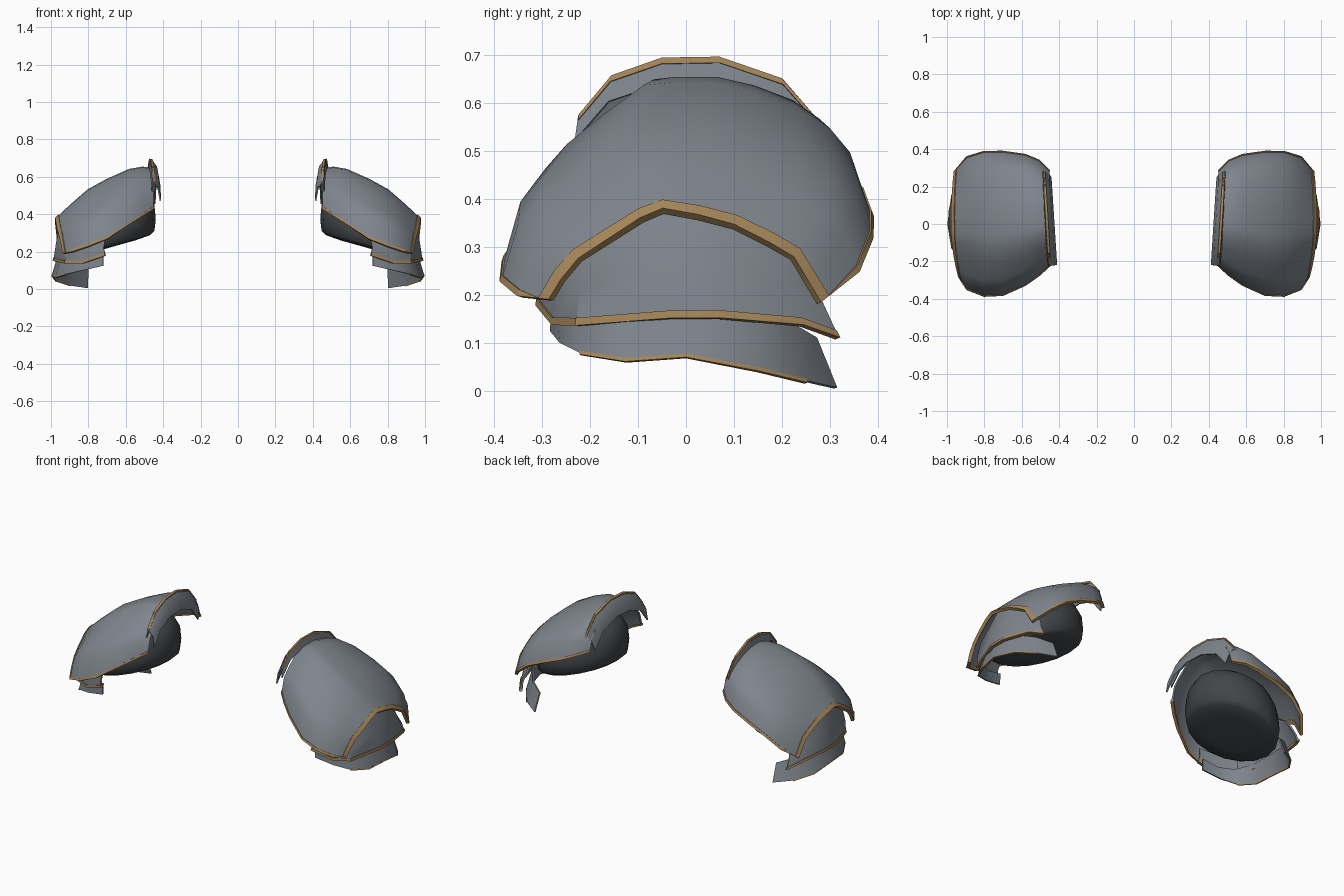
import bpy, bmesh, math
from mathutils import Vector
from mathutils.bvhtree import BVHTree

if "Cube" in bpy.data.objects:
    bpy.data.objects.remove(bpy.data.objects["Cube"])


def material(name, rgb):
    m = bpy.data.materials.new(name)
    m.diffuse_color = (*rgb, 1)
    m.use_nodes = True
    m.node_tree.nodes["Principled BSDF"].inputs["Base Color"].default_value = m.diffuse_color
    return m


STEEL = material("grey steel", (0.21, 0.235, 0.265))
BRASS = material("dull brass", (0.38, 0.24, 0.10))
DARK = material("dark lining", (0.055, 0.06, 0.066))


def finish(ob, mat, thick=0.0, angle=40):
    """Thicken, mirror to the other shoulder, and smooth."""
    ob.data.materials.append(mat)
    bpy.ops.object.select_all(action='DESELECT')
    bpy.context.view_layer.objects.active = ob
    ob.select_set(True)
    if thick:
        s = ob.modifiers.new("thickness", 'SOLIDIFY')
        s.thickness, s.offset = thick, 0
        bpy.ops.object.modifier_apply(modifier=s.name)
    m = ob.modifiers.new("mirror", 'MIRROR')
    m.use_mirror_merge = False
    bpy.ops.object.modifier_apply(modifier=m.name)
    bpy.ops.object.shade_smooth_by_angle(angle=math.radians(angle))


def make(name, bm, mat, thick, angle=40):
    bmesh.ops.recalc_face_normals(bm, faces=bm.faces)
    me = bpy.data.meshes.new(name)
    bm.to_mesh(me)
    bm.free()
    ob = bpy.data.objects.new(name, me)
    bpy.context.collection.objects.link(ob)
    finish(ob, mat, thick, angle)


def loft(name, rows, mat, thick=0.0, closed=False, angle=40):
    """Skin equal-length rows of points with quads."""
    bm = bmesh.new()
    vs = [[bm.verts.new(p) for p in row] for row in rows]
    n = len(rows[0])
    for a, b in zip(vs, vs[1:]):
        for i in range(n if closed else n - 1):
            j = (i + 1) % n
            bm.faces.new((a[i], a[j], b[j], b[i]))
    if closed:
        bm.faces.new(vs[0])
        bm.faces.new(vs[-1])
    tree = BVHTree.FromBMesh(bm)
    make(name, bm, mat, thick, angle)
    return tree


def band(name, rim, inner, widths, thick):
    """Flat edge band running from the rim towards the inner points."""
    out, ins = [], []
    for p, q, w in zip(rim, inner, widths):
        p, q = Vector(p), Vector(q)
        d = (q - p).normalized()
        out.append(p - d * 0.004)
        ins.append(p + d * w)
    loft(name, [out, ins], BRASS, thick, angle=30)


def interp(table, y):
    for (y0, z0), (y1, z1) in zip(table, table[1:]):
        if y <= y1:
            return z0 + (z1 - z0) * (y - y0) / (y1 - y0)
    return table[-1][1]


# Main shell: arched stations from neck to outer edge
# (x, front y, front z, back y, back z, peak z)
stations = [(0.455, -0.22, 0.43, 0.28, 0.46, 0.64),
            (0.51, -0.27, 0.395, 0.335, 0.44, 0.65),
            (0.58, -0.32, 0.35, 0.365, 0.41, 0.638),
            (0.70, -0.375, 0.27, 0.382, 0.365, 0.585),
            (0.80, -0.38, 0.23, 0.382, 0.32, 0.53),
            (0.89, -0.345, 0.20, 0.355, 0.25, 0.452)]
# Arch section: flat crown with sloping front and back
arch = [(0, 0), (0.045, 0.38), (0.11, 0.55), (0.22, 0.76), (0.34, 0.98),
        (0.42, 1.0), (0.55, 1.0), (0.68, 0.92), (0.81, 0.78), (0.9, 0.6),
        (0.96, 0.38), (1, 0)]
shell = []
for x, yf, zf, yb, zb, zt in stations:
    row = []
    for f, h in arch:
        base = zf + (zb - zf) * f
        row.append((x, yf + (yb - yf) * f, base + (zt - base) * h))
    shell.append(row)

# Outer edge of the shell is a pointed arch
notch = [(-0.285, 0.19), (-0.24, 0.265), (-0.06, 0.38), (0.08, 0.355),
         (0.22, 0.285), (0.28, 0.185)]
edge = []
for f, h in arch:
    y = -0.285 + 0.565 * f
    edge.append((0.97 - (0.5 if y < 0 else 0.2) * y * y, y, interp(notch, y)))
shell.append(edge)
shell_tree = loft("shoulder_shell", shell, STEEL, 0.01)

# Brass band around the shell rim, wider over the arch
rim = [r[0] for r in shell[:-1]] + edge + [r[-1] for r in shell[-2::-1]]
inner = [r[1] for r in shell[:-1]] + shell[-2] + [r[-2] for r in shell[-2::-1]]
k = len(stations)
widths = [0.010] * k + [0.022] * len(edge) + [0.011] * k
band("shell_trim", rim, inner, widths, 0.018)

# Worn patch on the front of the shell
bm = bmesh.new()
ring, radii = [], (0.045, 0.014, 0.024, 0.016)
for i in range(16):
    a = math.tau * i / 16
    r = radii[i % 4]
    hit, nor, _, _ = shell_tree.ray_cast(
        Vector((0.74 + 0.75 * r * math.cos(a), -2, 0.41 + r * math.sin(a))),
        Vector((0, 1, 0)))
    if nor.y > 0:
        nor = -nor
    ring.append(bm.verts.new(hit + nor * 0.0085))
mid = bm.verts.new(sum((v.co for v in ring), Vector()) / len(ring))
for a, b in zip(ring, ring[1:] + ring[:1]):
    bm.faces.new((a, b, mid))
make("worn_patch", bm, BRASS, 0.002)

# Collar flange on the neck side
ridge_yz = [(-0.222, 0.572), (-0.155, 0.653), (-0.05, 0.69), (0.07, 0.692),
            (0.2, 0.647), (0.28, 0.555)]
ridge = [(0.465 + 0.06 * y, y, z) for y, z in ridge_yz]
lip = [(x - 0.025, y * 0.97 - 0.004, z - 0.035) for x, y, z in ridge]
neck = [(x - 0.037, y * 0.93 - 0.012, z - 0.10) for x, y, z in ridge]
foot = [(x + 0.008, y * 1.04, z - 0.05) for x, y, z in ridge]
loft("collar", [foot, ridge, lip, neck], STEEL, 0.008)
band("collar_trim", ridge, foot, [0.009] * 6, 0.014)

# Middle plate hanging under the arch
mid_low = [(0.71, -0.305, 0.182), (0.83, -0.272, 0.141), (0.92, -0.225, 0.14),
           (0.982, -0.03, 0.155), (0.982, 0.07, 0.155),
           (0.945, 0.24, 0.14), (0.90, 0.315, 0.113)]
mid_top = [(0.71, -0.295, 0.26), (0.83, -0.27, 0.25), (0.905, -0.215, 0.28),
           (0.93, -0.04, 0.39), (0.93, 0.07, 0.375),
           (0.91, 0.20, 0.29), (0.885, 0.265, 0.22)]
mid_half = [tuple((a + b) / 2 + d for a, b, d in zip(p, q, (0.008, 0, 0)))
            for p, q in zip(mid_low, mid_top)]
loft("middle_plate", [mid_low, mid_half, mid_top], STEEL, 0.01)
band("middle_plate_trim", mid_low, mid_half, [0.012] * 7, 0.018)

# Lower plate with a thin worn edge
low_edge = [(0.72, -0.28, 0.125), (0.83, -0.26, 0.10), (0.92, -0.22, 0.079),
            (0.972, -0.125, 0.064), (0.992, 0.0, 0.073), (0.972, 0.15, 0.044),
            (0.90, 0.25, 0.02), (0.805, 0.312, 0.006)]
low_top = [(0.72, -0.275, 0.19), (0.82, -0.265, 0.17), (0.90, -0.215, 0.165),
           (0.945, -0.12, 0.17), (0.96, 0.0, 0.18), (0.945, 0.13, 0.17),
           (0.88, 0.22, 0.14), (0.80, 0.27, 0.11)]
loft("lower_plate", [low_edge, low_top], STEEL, 0.008)
band("lower_plate_worn_edge", low_edge[2:7], low_top[2:7], [0.004] * 5, 0.010)

# Dark inner bowl under the shell
rings = []
for scale, rise in ((0.6, -0.012), (0.9, -0.006), (1, 0.01), (1.03, 0.07),
                    (1, 0.15), (0.86, 0.22), (0.55, 0.28), (0.2, 0.305)):
    row = []
    for i in range(18):
        a = math.tau * i / 18
        x = 0.697 + 0.25 * scale * math.cos(a)
        row.append((x, 0.25 * scale * math.sin(a),
                    0.30 - 0.28 * (x - 0.45) + rise))
    rings.append(row)
loft("inner_bowl", rings, DARK, closed=True, angle=120)
